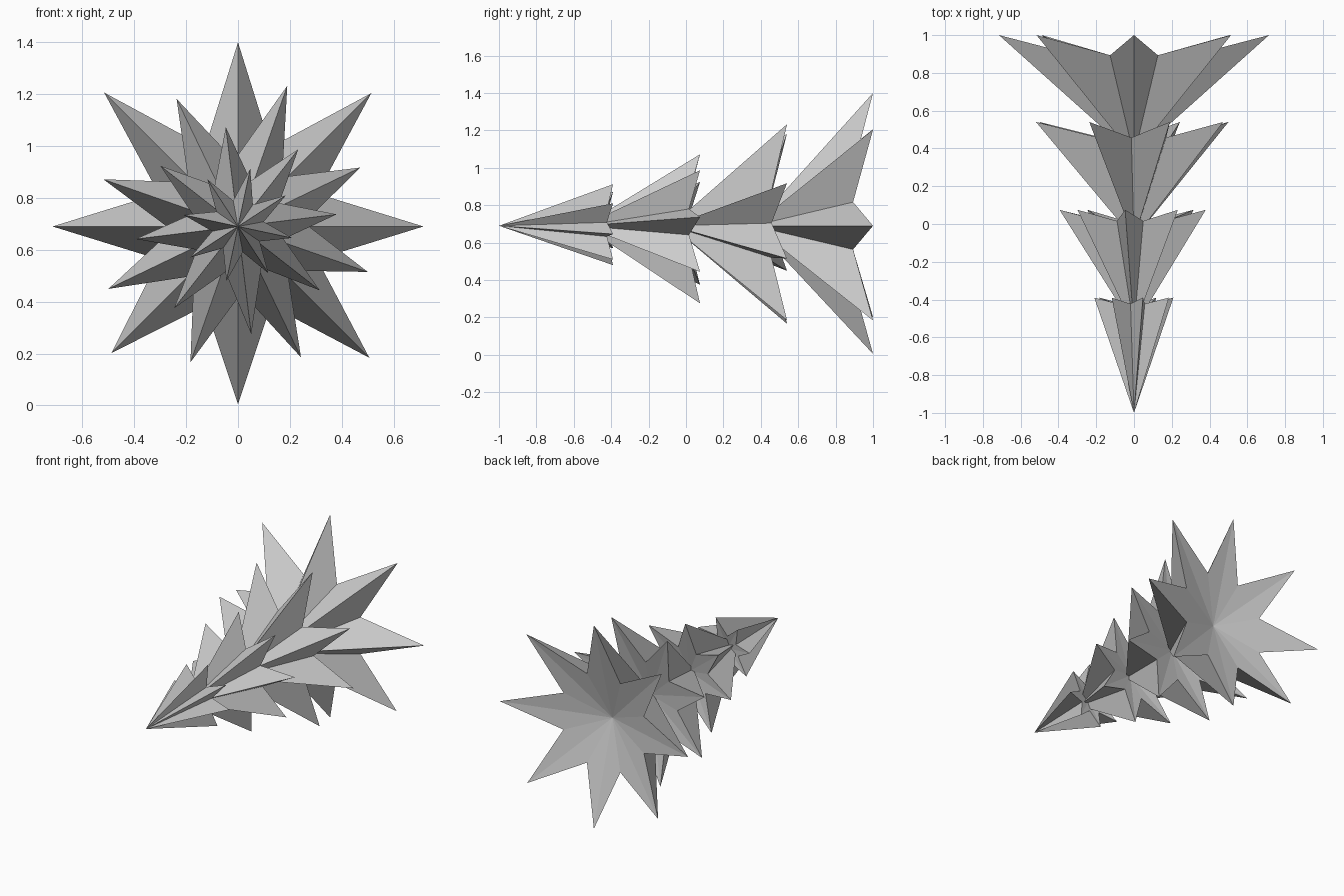
import bpy
import bmesh
from math import cos, sin, pi, radians
from mathutils import Vector

cube = bpy.data.objects.get("Cube")
if cube:
    bpy.data.objects.remove(cube, do_unlink=True)

AXIS_Z = 0.69    # height of the trunk axis; the tree lies along y
POINTS = 8

# Single plain grey
grey = bpy.data.materials.new("plain_grey")
grey.use_nodes = True
color = (0.6, 0.6, 0.6, 1)
grey.diffuse_color = color
grey.node_tree.nodes["Principled BSDF"].inputs["Base Color"].default_value = color


def branch_tier(name, apex, tip_y, turn, radii):
    """Pointed star cone with drooping tips and a hollow underside."""
    mean = sum(radii) / POINTS
    bm = bmesh.new()
    top = bm.verts.new((0, apex, AXIS_Z))
    hollow = bm.verts.new((0, tip_y - 0.285 * mean, AXIS_Z))
    rim = []
    for i, radius in enumerate(radii):
        for r, y, step in ((radius, tip_y, 0), (0.465 * mean, tip_y - 0.15 * mean, 0.5)):
            a = radians(turn) + (i + step) * 2 * pi / POINTS
            rim.append(bm.verts.new(Vector((r * cos(a), y, AXIS_Z + r * sin(a)))))
    for a, b in zip(rim, rim[1:] + rim[:1]):
        bm.faces.new((top, a, b))
        bm.faces.new((hollow, b, a))
    bmesh.ops.recalc_face_normals(bm, faces=bm.faces)
    mesh = bpy.data.meshes.new(name)
    bm.to_mesh(mesh)
    bm.free()
    mesh.materials.append(grey)
    bpy.context.collection.objects.link(bpy.data.objects.new(name, mesh))


# Tiers from the base to the tip; radii run counter-clockwise from the turn angle
branch_tier("bottom_tier", 0.36, 1.0, 0, (.715, .727, .71, .73, .715, .69, .685, .716))
branch_tier("lower_middle_tier", -0.08, 0.54, 25.7, (.524, .575, .546, .55, .555, .555, .56, .53))
branch_tier("upper_middle_tier", -0.55, 0.075, 7, (.383, .377, .385, .38, .397, .40, .418, .40))
branch_tier("top_tier", -1.0, -0.39, 33, (.22, .227, .216, .215, .22, .215, .215, .213))
